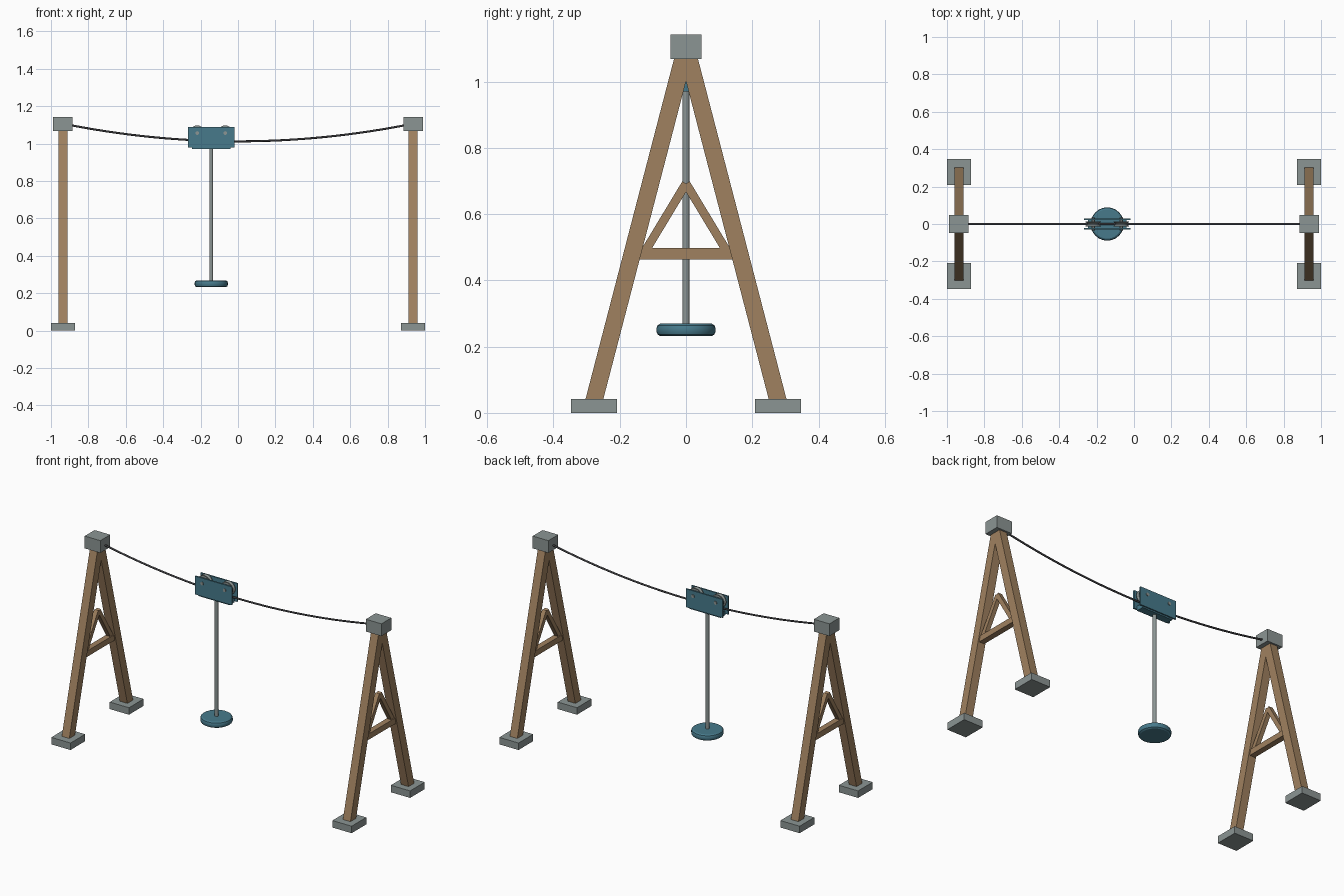
import bpy, bmesh, math
from mathutils import Vector, Matrix

if "Cube" in bpy.data.objects:
    bpy.data.objects.remove(bpy.data.objects["Cube"], do_unlink=True)


def material(name, rgb):
    m = bpy.data.materials.new(name)
    m.use_nodes = True
    m.diffuse_color = (*rgb, 1)
    m.node_tree.nodes["Principled BSDF"].inputs["Base Color"].default_value = (*rgb, 1)
    return m


WOOD = material("wood", (0.35, 0.22, 0.115))
STEEL = material("steel", (0.26, 0.30, 0.295))
TEAL = material("teal_paint", (0.063, 0.195, 0.26))
DARK = material("dark_cable", (0.05, 0.05, 0.055))


def finish(name, bm, mat, smooth=False):
    bmesh.ops.recalc_face_normals(bm, faces=bm.faces)
    mesh = bpy.data.meshes.new(name)
    bm.to_mesh(mesh)
    bm.free()
    mesh.materials.append(mat)
    obj = bpy.data.objects.new(name, mesh)
    bpy.context.collection.objects.link(obj)
    if smooth:
        bpy.ops.object.select_all(action="DESELECT")
        obj.select_set(True)
        bpy.context.view_layer.objects.active = obj
        bpy.ops.object.shade_smooth_by_angle(angle=math.radians(30))
    return obj


def box(name, center, size, mat, turn=Matrix.Identity(4)):
    bm = bmesh.new()
    bmesh.ops.create_cube(bm, size=1)
    bm.transform(Matrix.Translation(center) @ turn @ Matrix.Diagonal((*size, 1)))
    return finish(name, bm, mat)


def beam(name, x, start, end, width, depth, mat):
    """Timber in the y-z plane between two (y, z) points."""
    a, b = Vector((x, *start)), Vector((x, *end))
    d = b - a
    turn = Matrix.Rotation(-math.atan2(d.y, d.z), 4, "X")
    return box(name, (a + b) / 2, (width, depth, d.length), mat, turn)


def lathe(name, profile, center, mat, sides=24, axis="Z", smooth=True):
    """Closed solid turned from (radius, height) points."""
    bm = bmesh.new()
    rings = [[bm.verts.new((r * math.cos(2 * math.pi * i / sides),
                            r * math.sin(2 * math.pi * i / sides), h))
              for i in range(sides)] for r, h in profile]
    for low, high in zip(rings, rings[1:]):
        for i in range(sides):
            j = (i + 1) % sides
            bm.faces.new((low[i], low[j], high[j], high[i]))
    bm.faces.new(rings[0][::-1])
    bm.faces.new(rings[-1])
    turn = Matrix.Rotation(math.pi / 2, 4, "X") if axis == "Y" else Matrix.Identity(4)
    bm.transform(Matrix.Translation(center) @ turn)
    return finish(name, bm, mat, smooth)


# Two A-frame towers
TOWER_X = 0.936
for side, sx in (("right", -1), ("left", 1)):
    x = sx * TOWER_X
    box(f"{side}_tower_cap", (x, 0, 1.105), (0.104, 0.094, 0.074), STEEL)
    beam(f"{side}_crossbar", x, (-0.15, 0.48), (0.15, 0.48), 0.035, 0.035, WOOD)
    for end, sy in (("front", -1), ("back", 1)):
        box(f"{side}_{end}_foot", (x, sy * 0.278, 0.021), (0.128, 0.139, 0.042), STEEL)
        beam(f"{side}_{end}_leg", x, (sy * 0.282, 0.02), (0, 1.104), 0.05, 0.052, WOOD)
        beam(f"{side}_{end}_brace", x, (sy * 0.125, 0.485), (0, 0.692), 0.026, 0.026, WOOD)

# Sagging cable
curve = bpy.data.curves.new("cable", "CURVE")
curve.dimensions = "3D"
curve.bevel_depth = 0.0055
curve.bevel_resolution = 2
curve.use_fill_caps = True
STEPS = 32
spline = curve.splines.new("POLY")
spline.points.add(STEPS)
for i, p in enumerate(spline.points):
    x = (2 * i / STEPS - 1) * 0.92
    p.co = (x, 0, 1.012 + 0.108 * x * x, 1)
curve.materials.append(DARK)
cable = bpy.data.objects.new("cable", curve)
bpy.context.collection.objects.link(cable)

# Trolley: side plates, lower block, grooved wheels on bolts
TX = -0.143
for end, sy in (("front", -1), ("back", 1)):
    box(f"trolley_{end}_plate", (TX, sy * 0.026, 1.033), (0.246, 0.009, 0.110), TEAL)
box("trolley_lower_block", (TX, 0, 0.984), (0.206, 0.046, 0.028), TEAL)
for end, sx in (("right", -1), ("left", 1)):
    hub = (TX + sx * 0.075, 0, 1.056)
    lathe(f"{end}_wheel", [(0.041, -0.014), (0.041, -0.010), (0.032, -0.003),
                           (0.032, 0.003), (0.041, 0.010), (0.041, 0.014)],
          hub, STEEL, axis="Y")
    lathe(f"{end}_bolt", [(0.010, -0.034), (0.010, 0.034)], hub, STEEL, 12, "Y")

# Hanging pole and round seat
lathe("hanger_pole", [(0.0105, 0.25), (0.0105, 0.98)], (TX, 0, 0), STEEL, 16)
lathe("seat", [(0.078, 0.232), (0.086, 0.237), (0.089, 0.245), (0.089, 0.256),
               (0.086, 0.264), (0.078, 0.269)], (TX, 0, 0), TEAL, 24)
